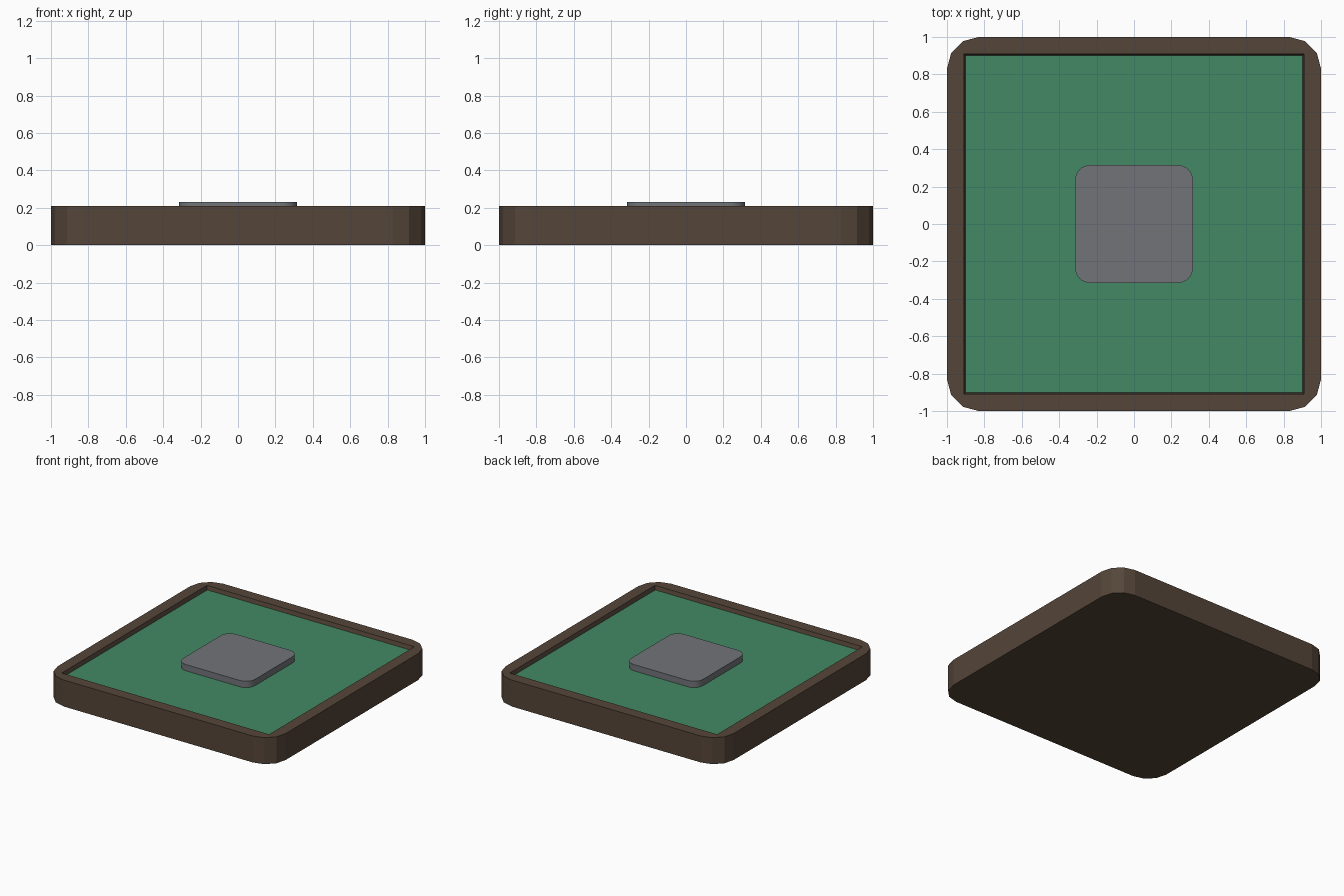
import bpy
import bmesh
from math import cos, sin, pi

cube = bpy.data.objects.get("Cube")
if cube:
    bpy.data.objects.remove(cube, do_unlink=True)


def material(name, rgb):
    mat = bpy.data.materials.new(name)
    mat.use_nodes = True
    colour = (*rgb, 1.0)
    mat.diffuse_color = colour
    mat.node_tree.nodes["Principled BSDF"].inputs["Base Color"].default_value = colour
    return mat


def rounded_square(half, radius, segments):
    """Outline of a square with arc corners, counter-clockwise."""
    points = []
    for corner in range(4):
        start = corner * pi / 2
        sx = 1 if corner in (0, 3) else -1
        sy = 1 if corner in (0, 1) else -1
        for i in range(segments + 1):
            a = start + i / segments * pi / 2
            points.append((sx * (half - radius) + radius * cos(a),
                           sy * (half - radius) + radius * sin(a)))
    return points


def loft(name, rings, segments, mat):
    """Skin a stack of (half width, corner radius, z) rings and cap both ends."""
    bm = bmesh.new()
    loops = [[bm.verts.new((x, y, z)) for x, y in rounded_square(half, radius, segments)]
             for half, radius, z in rings]
    count = len(loops[0])
    for low, high in zip(loops, loops[1:]):
        for i in range(count):
            j = (i + 1) % count
            bm.faces.new((low[i], low[j], high[j], high[i]))
    bm.faces.new(loops[0][::-1])
    bm.faces.new(loops[-1])
    bmesh.ops.remove_doubles(bm, verts=bm.verts, dist=1e-5)
    bmesh.ops.recalc_face_normals(bm, faces=bm.faces)
    mesh = bpy.data.meshes.new(name)
    bm.to_mesh(mesh)
    bm.free()
    mesh.materials.append(mat)
    obj = bpy.data.objects.new(name, mesh)
    bpy.context.collection.objects.link(obj)
    return obj


brown = material("dark brown", (0.090, 0.060, 0.041))
green = material("felt green", (0.055, 0.25, 0.125))
grey = material("slate grey", (0.165, 0.175, 0.19))

# Tray with chunky rounded corners and a shallow square recess
loft("tray", [(1.0, 0.17, 0.0), (1.0, 0.17, 0.21),
              (0.91, 0.0, 0.21), (0.90, 0.0, 0.17)], 3, brown)

# Flat panel lying in the recess
loft("panel", [(0.90, 0.0, 0.17), (0.90, 0.0, 0.18)], 1, green)

# Rounded plate in the middle
loft("centre_plate", [(0.315, 0.08, 0.175), (0.315, 0.08, 0.23)], 8, grey)
